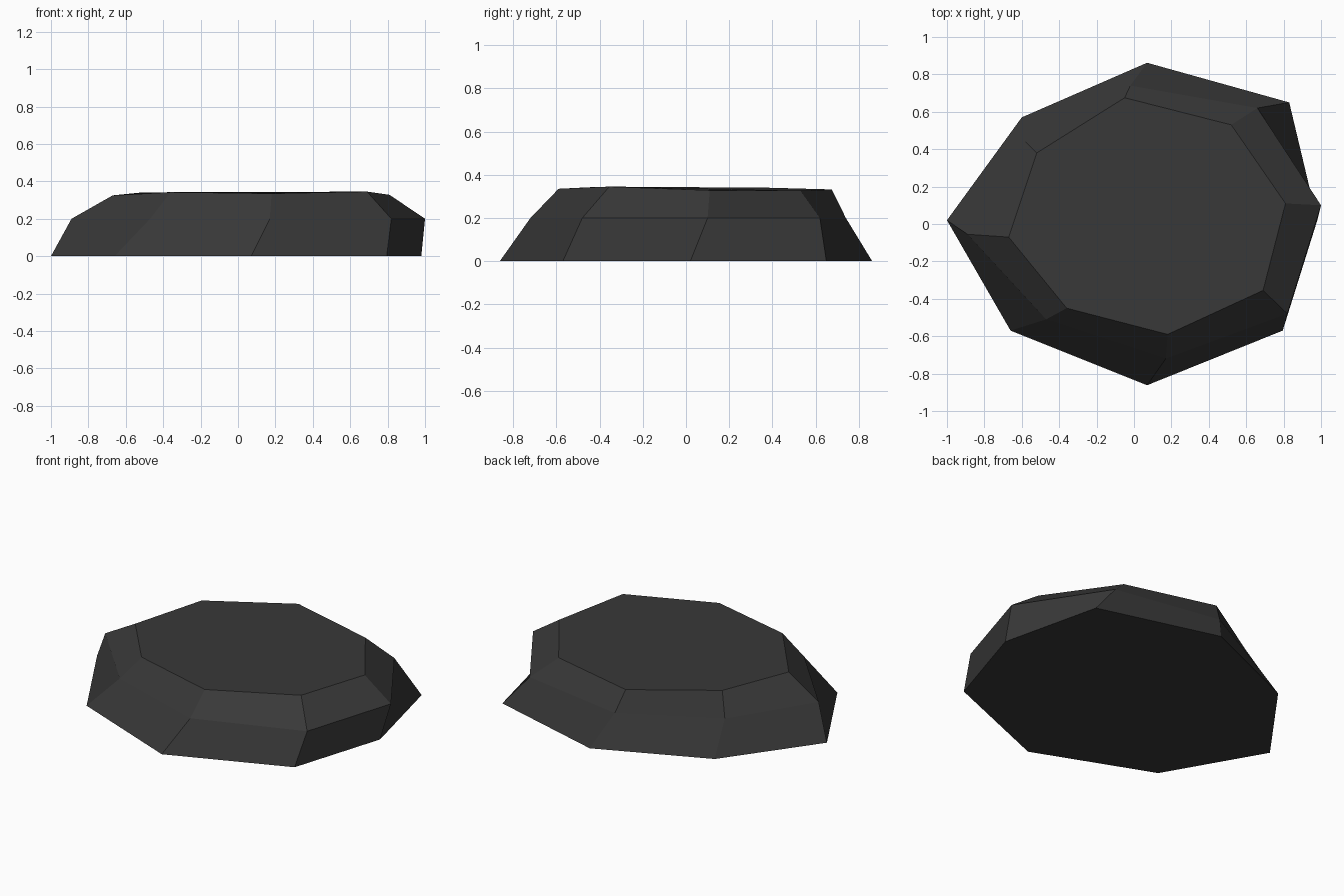
import bpy, bmesh

if "Cube" in bpy.data.objects:
    bpy.data.objects.remove(bpy.data.objects["Cube"])

# Three eight-cornered outlines of the stone, counter-clockwise from the west corner
base = [(-1, .02, 0), (-.66, -.57, 0), (.07, -.862, 0), (.795, -.57, 0),
        (.98, .02, 0), (.83, .65, 0), (.07, .862, 0), (-.6, .57, 0)]
waist = [(-.89, -.055, .2), (-.47, -.51, .2), (.17, -.72, .2), (.82, -.48, .2),
         (1, .1, .2), (.66, .62, .2), (-.02, .74, .2), (-.58, .44, .2)]
rim = [(-.67, -.07, .325), (-.36, -.45, .342), (.18, -.59, .335), (.69, -.355, .345),
       (.81, .11, .328), (.52, .53, .326), (-.05, .675, .332), (-.52, .38, .34)]

bm = bmesh.new()
rings = [[bm.verts.new(p) for p in ring] for ring in (base, waist, rim)]

# Sloping sides
for low, high in zip(rings, rings[1:]):
    for i in range(8):
        j = (i + 1) % 8
        bm.faces.new((low[i], low[j], high[j], high[i]))

# Flat underside and top
bm.faces.new(rings[0][::-1])
bm.faces.new(rings[2])

mesh = bpy.data.meshes.new("flat_stone")
bm.to_mesh(mesh)
bm.free()

# Dark grey stone
grey = bpy.data.materials.new("dark grey")
grey.diffuse_color = (.04, .04, .04, 1)
grey.use_nodes = True
grey.node_tree.nodes["Principled BSDF"].inputs["Base Color"].default_value = grey.diffuse_color
mesh.materials.append(grey)
bpy.context.collection.objects.link(bpy.data.objects.new("flat_stone", mesh))
